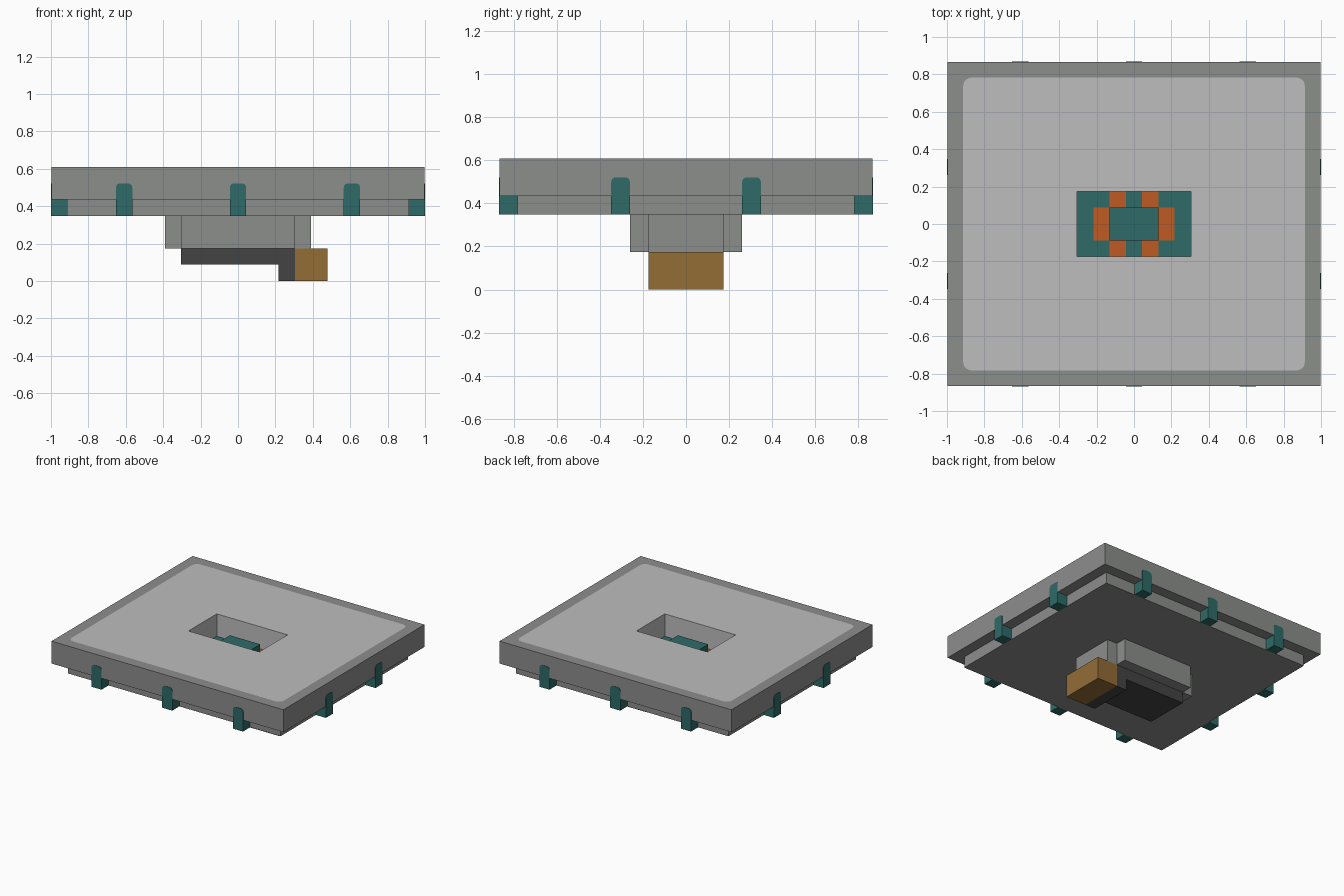
import bpy
import bmesh
import math
from mathutils import Matrix, Vector

S = 2 / 23      # one grid step
LIP = 0.003     # how far flush plates stand proud

cube = bpy.data.objects.get("Cube")
if cube:
    bpy.data.objects.remove(cube, do_unlink=True)


def material(name, rgb):
    mat = bpy.data.materials.new(name)
    mat.use_nodes = True
    color = [((c / 255 + 0.055) / 1.055) ** 2.4 for c in rgb] + [1]
    mat.diffuse_color = color
    mat.node_tree.nodes["Principled BSDF"].inputs["Base Color"].default_value = color
    return mat


LIGHT = material("light grey", (190, 190, 190))
GREY = material("mid grey", (140, 142, 140))
DARK = material("charcoal", (68, 68, 68))
TEAL = material("teal", (46, 107, 104))
ORANGE = material("orange", (190, 91, 36))
BROWN = material("ochre brown", (146, 109, 54))


def add_object(name, bm, mat):
    bmesh.ops.recalc_face_normals(bm, faces=bm.faces)
    mesh = bpy.data.meshes.new(name)
    bm.to_mesh(mesh)
    bm.free()
    mesh.materials.clear()
    mesh.materials.append(mat)
    obj = bpy.data.objects.new(name, mesh)
    bpy.context.scene.collection.objects.link(obj)
    return obj


def add_box(bm, low, high):
    low, high = Vector(low), Vector(high)
    size = Matrix.Diagonal(high - low).to_4x4()
    return bmesh.ops.create_cube(
        bm, size=1, matrix=Matrix.Translation((low + high) / 2) @ size)["verts"]


def box(name, mat, x, y, z):
    """Box from ranges given in grid steps."""
    bm = bmesh.new()
    add_box(bm, [r[0] * S for r in (x, y, z)], [r[1] * S for r in (x, y, z)])
    return add_object(name, bm, mat)


def rectangle(hx, hy, radius=0, steps=5):
    """Outline of a rectangle, optionally with rounded corners."""
    if not radius:
        return [(hx, hy), (-hx, hy), (-hx, -hy), (hx, -hy)]
    points = []
    for i, (sx, sy) in enumerate([(1, 1), (-1, 1), (-1, -1), (1, -1)]):
        for k in range(steps + 1):
            a = math.pi / 2 * (i + k / steps)
            points.append((sx * (hx - radius) + radius * math.cos(a),
                           sy * (hy - radius) + radius * math.sin(a)))
    return points


def ring(name, mat, outer, inner, z0, z1):
    """Plate with an opening, z in grid steps."""
    curve = bpy.data.curves.new(name, "CURVE")
    curve.dimensions = "2D"
    curve.fill_mode = "BOTH"
    curve.extrude = (z1 - z0) * S / 2
    for outline in (outer, inner):
        spline = curve.splines.new("POLY")
        spline.points.add(len(outline) - 1)
        spline.use_cyclic_u = True
        for point, (x, y) in zip(spline.points, outline):
            point.co = (x, y, 0, 1)
    temp = bpy.data.objects.new("outline", curve)
    bpy.context.scene.collection.objects.link(temp)
    bpy.context.view_layer.update()
    evaluated = temp.evaluated_get(bpy.context.evaluated_depsgraph_get())
    mesh = bpy.data.meshes.new_from_object(evaluated)
    bm = bmesh.new()
    bm.from_mesh(mesh)
    bpy.data.objects.remove(temp, do_unlink=True)
    bpy.data.meshes.remove(mesh)
    bmesh.ops.remove_doubles(bm, verts=bm.verts, dist=0.0001)
    bmesh.ops.translate(bm, verts=bm.verts, vec=(0, 0, (z0 + z1) * S / 2))
    for face in bm.faces:
        face.smooth = False
        face.material_index = 0
    return add_object(name, bm, mat)


# Slab: frame, light inlay and the lower step
opening = rectangle(3.5 * S, 2 * S)
inlay = rectangle(10.5 * S, 9 * S, 0.5 * S)
ring("slab_frame", GREY, rectangle(11.5 * S - LIP, 10 * S - LIP), inlay, 5, 7)
ring("top_inlay", LIGHT, inlay, opening, 6, 7)
ring("under_inlay", LIGHT, inlay, opening, 5, 6)
ring("lower_slab", GREY, rectangle(10.5 * S, 9 * S), opening, 4, 5)

# Well walls below the slab, notched at the corners
for side, sign in (("left", 1), ("right", -1)):
    box(f"well_wall_{side}", GREY, sorted((sign * 3.5, sign * 4.5)), (-2, 2), (2, 4))
for side, sign in (("back", 1), ("front", -1)):
    box(f"well_wall_{side}", GREY, (-3.5, 3.5), sorted((sign * 2, sign * 3)), (2, 4))

# Floor, its drop and the end block
box("well_floor", DARK, (-3.5, 3.5), (-2, 2), (1, 2))
box("floor_drop", DARK, (2.5, 3.5), (-2, 2), (0, 1))
box("end_block", BROWN, (3.5, 5.5), (-2, 2), (0, 2))

# Deck inside the well with a raised centre and orange contacts
box("deck", TEAL, (-3.5, 3.5), (-2, 2), (2, 5))
box("raised_centre", TEAL, (-1.5, 1.5), (-1, 1), (5, 6))
for sx in (-1, 1):
    box("end_contact", ORANGE, sorted((sx * 1.5, sx * 2.5)), (-1, 1), (4.9, 5.03))
    for sy in (-1, 1):
        box("side_contact", ORANGE, sorted((sx * 0.5, sx * 1.5)),
            sorted((sy, sy * 2)), (4.9, 5.03))


def clip(name, along, reach, angle):
    """Edge clip: a foot under the slab rim and a round-topped tab on its side."""
    bm = bmesh.new()
    tab = add_box(bm, (-S / 2, -LIP * 2, 4 * S), (S / 2, 0, 6 * S))
    top = [e for e in bm.edges
           if all(v.co.z > 5 * S for v in e.verts)
           and abs(e.verts[0].co.x - e.verts[1].co.x) < 0.0001]
    bmesh.ops.bevel(bm, geom=top, offset=0.25 * S, segments=3, profile=0.5,
                    affect="EDGES")
    add_box(bm, (-S / 2, -S, 4 * S), (S / 2, -LIP, 5 * S))
    place = Matrix.Rotation(angle, 4, "Z") @ Matrix.Translation((along * S, reach * S, 0))
    bmesh.ops.transform(bm, matrix=place, verts=bm.verts)
    return add_object(name, bm, TEAL)


# Three clips on front and back, two on each end
for turn, side in enumerate(("back", "right", "front", "left")):
    spots, reach = ((-7, 0, 7), 10) if turn % 2 == 0 else ((-3.5, 3.5), 11.5)
    for along in spots:
        clip(f"clip_{side}", along, reach, turn * math.pi / 2)
